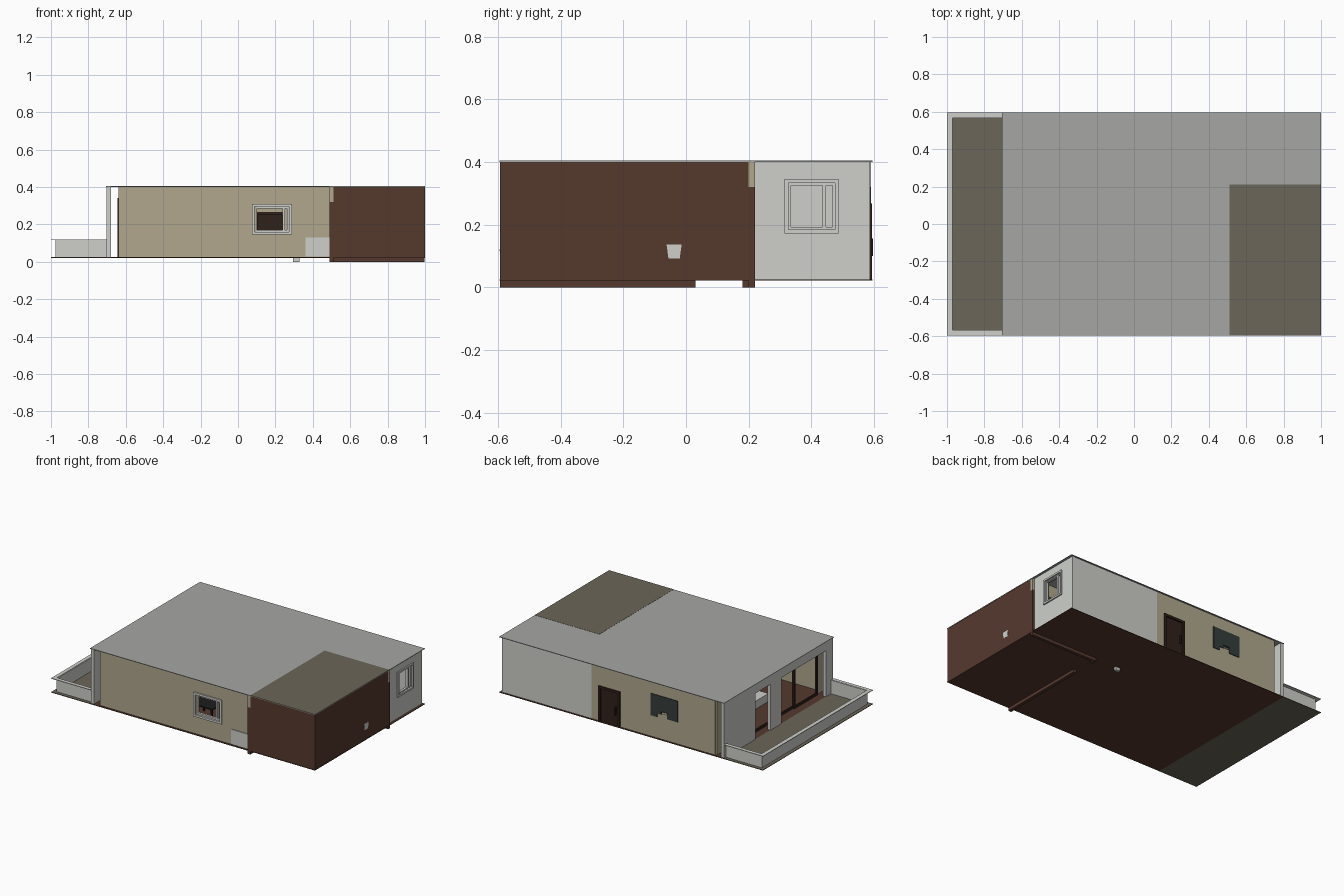
import bpy, bmesh

cube = bpy.data.objects.get("Cube")
if cube:
    bpy.data.objects.remove(cube, do_unlink=True)


def material(name, r, g, b):
    m = bpy.data.materials.new(name)
    m.use_nodes = True
    m.diffuse_color = (r, g, b, 1)
    m.node_tree.nodes["Principled BSDF"].inputs["Base Color"].default_value = (r, g, b, 1)
    return m


WHITE = material("off_white", .62, .63, .59)
GREY = material("roof_grey", .38, .39, .375)
TAN = material("tan_plaster", .44, .39, .27)
BROWN = material("red_brown", .09, .041, .027)
TAUPE = material("taupe", .15, .133, .1)
DOOR = material("dark_brown", .03, .015, .01)
SLATE = material("slate_glass", .036, .047, .044)
BLACK = material("charcoal", .012, .012, .012)


def boxes(name, mat, *dims):
    """One object made of boxes, each given as x0, x1, y0, y1, z0, z1."""
    bm = bmesh.new()
    for x0, x1, y0, y1, z0, z1 in dims:
        vs = bmesh.ops.create_cube(bm, size=1)["verts"]
        for v in vs:
            v.co.x = x1 if v.co.x > 0 else x0
            v.co.y = y1 if v.co.y > 0 else y0
            v.co.z = z1 if v.co.z > 0 else z0
    me = bpy.data.meshes.new(name)
    bm.to_mesh(me)
    bm.free()
    me.materials.append(mat)
    ob = bpy.data.objects.new(name, me)
    bpy.context.collection.objects.link(ob)
    return ob


def wall(name, mat, axis, a, b, u0, u1, z0=.025, z1=.401, holes=()):
    """Upright wall along an axis, a..b thick, with rectangular holes (u0, u1, z0, z1)."""
    parts, u = [], u0
    for h0, h1, hz0, hz1 in sorted(holes):
        parts += [(u, h0, z0, z1), (h0, h1, z0, hz0), (h0, h1, hz1, z1)]
        u = h1
    parts.append((u, u1, z0, z1))
    parts = [p for p in parts if p[1] > p[0] and p[3] > p[2]]
    if axis == "x":
        return boxes(name, mat, *[(p, q, a, b, r, s) for p, q, r, s in parts])
    return boxes(name, mat, *[(a, b, p, q, r, s) for p, q, r, s in parts])


def frame(name, mat, axis, a, b, u0, u1, z0, z1, t):
    return wall(name, mat, axis, a, b, u0, u1, z0, z1, [(u0 + t, u1 - t, z0 + t, z1 - t)])


BASE, TOP, EDGE = .025, .405, .595

# floors and roof
boxes("floor", BROWN, (-.7, 1, -EDGE, EDGE, .021, BASE))
boxes("balcony_floor", TAUPE, (-1, -.7, -EDGE, EDGE, .021, BASE))
boxes("roof", GREY, (-.705, 1, -EDGE, EDGE, .4, TOP - .001))
boxes("roof_patch", TAUPE, (.51, 1, -EDGE, .21, .403, TOP))

# front walls
wall("front_wall", TAN, "x", -.582, -.56, -.64, .49, holes=[(.1, .27, .16, .295)])
wall("front_room_wall", BROWN, "x", -.593, -.57, .51, 1)
boxes("front_vent", WHITE, (.36, .488, -.588, -.58, .028, .13))

# right walls
wall("right_room_wall", BROWN, "y", .975, .998, -.593, .2)
wall("right_white_wall", WHITE, "y", .965, .985, .22, .588, holes=[(.33, .475, .185, .33)])

# back walls
wall("back_white_wall", WHITE, "x", .565, .585, .305, .985)
wall("back_tan_wall", TAN, "x", .565, .585, -.63, .305,
     holes=[(.1, .24, BASE, .255), (-.34, -.155, .2, .31)])

# partitions, dark below the lintel line and open at the doorways
wall("long_partition", BROWN, "y", .488, .51, -.594, .22, 0, .32, [(.03, .18, 0, .26)])
boxes("long_partition_lintel", TAN, (.488, .51, -.594, .22, .32, .4))
wall("cross_partition", BROWN, "x", .2, .22, .51, .998, 0, .32)
boxes("cross_partition_lintel", TAN, (.51, .998, .2, .22, .32, .4))
boxes("partition_post", WHITE, (.295, .33, .2, .22, 0, .4))
boxes("partition_door_head", WHITE, (.33, .488, .2, .22, .26, .4))
wall("short_partition", WHITE, "y", .295, .315, .22, .57)

# back door
boxes("back_door", DOOR, (.1, .24, .57, .583, BASE, .255))
wall("back_door_frame", DOOR, "x", .56, .593, .088, .252, BASE, .267,
     [(.104, .236, BASE, .251)])
boxes("back_door_handle", BLACK, (.118, .124, .583, .597, .1, .155))

# back window, a dark pane with a stepped lower edge
boxes("back_window", SLATE, (-.35, -.145, .58, .59, .215, .32),
      (-.195, -.145, .58, .59, .17, .215), (-.225, -.195, .58, .59, .195, .215),
      (-.35, -.27, .58, .59, .175, .215))

# front and right windows
frame("front_window_trim", WHITE, "x", -.592, -.555, .075, .288, .145, .31, .014)
frame("front_window_sash", WHITE, "x", -.58, -.565, .09, .274, .159, .296, .012)
boxes("front_window_mullion", WHITE, (.238, .25, -.58, -.565, .16, .296))
frame("right_window_trim", WHITE, "y", .955, .994, .315, .487, .172, .345, .012)
frame("right_window_sash", WHITE, "y", .966, .982, .327, .475, .184, .333, .008)
boxes("right_window_mullion", WHITE, (.966, .982, .436, .447, .185, .332))

# small fixture on the right wall, narrower at the bottom
fixture = boxes("wall_fixture", WHITE, (.996, 1, -.062, -.014, .092, .136))
for v in fixture.data.vertices:
    if v.co.z < .1:
        v.co.y += .006 if v.co.y < -.04 else -.006

# left end wall with the balcony opening, its post and the return walls behind
wall("left_end_wall", WHITE, "y", -.703, -.68, -.59, .59,
     holes=[(-.51, -.03, BASE, .34), (.09, .25, BASE, .34)])
wall("left_inner_wall", TAN, "y", -.64, -.62, -.58, .58, holes=[(-.51, .25, BASE, .34)])

# sliding doors
for i, (y0, y1) in enumerate([(-.51, -.25), (-.27, -.02), (.0, .25)]):
    x = -.645 + .01 * (i % 2)
    frame(f"sliding_door_{i + 1}", DOOR, "y", x, x + .01, y0, y1, BASE, .34, .016)

# balcony parapet with an overhanging cap
boxes("parapet_long", WHITE, (-.976, -.97, -.572, .572, BASE, .118))
boxes("parapet_long_cap", WHITE, (-1, -.974, -EDGE, EDGE, .116, .12))
for side, s in (("front", -1), ("back", 1)):
    y0, y1 = sorted((s * .566, s * .572))
    boxes(f"parapet_{side}", WHITE, (-.976, -.7, y0, y1, BASE, .118))
    y0, y1 = sorted((s * .57, s * EDGE))
    boxes(f"parapet_{side}_cap", WHITE, (-.976, -.705, y0, y1, .116, .12))

# furniture seen through the openings
boxes("dining_table_top", BLACK, (-.08, .1, -.42, -.26, .125, .133))
boxes("dining_table_legs", BLACK,
      *[(x, x + .01, y, y + .01, BASE, .125) for x in (-.07, .08) for y in (-.41, -.28)])
boxes("sofa", WHITE, (-.45, -.35, -.25, .05, BASE, .08), (-.35, -.31, -.25, .05, BASE, .13))
boxes("kitchen_counter", WHITE, (-.45, -.06, .48, .562, BASE, .14))
